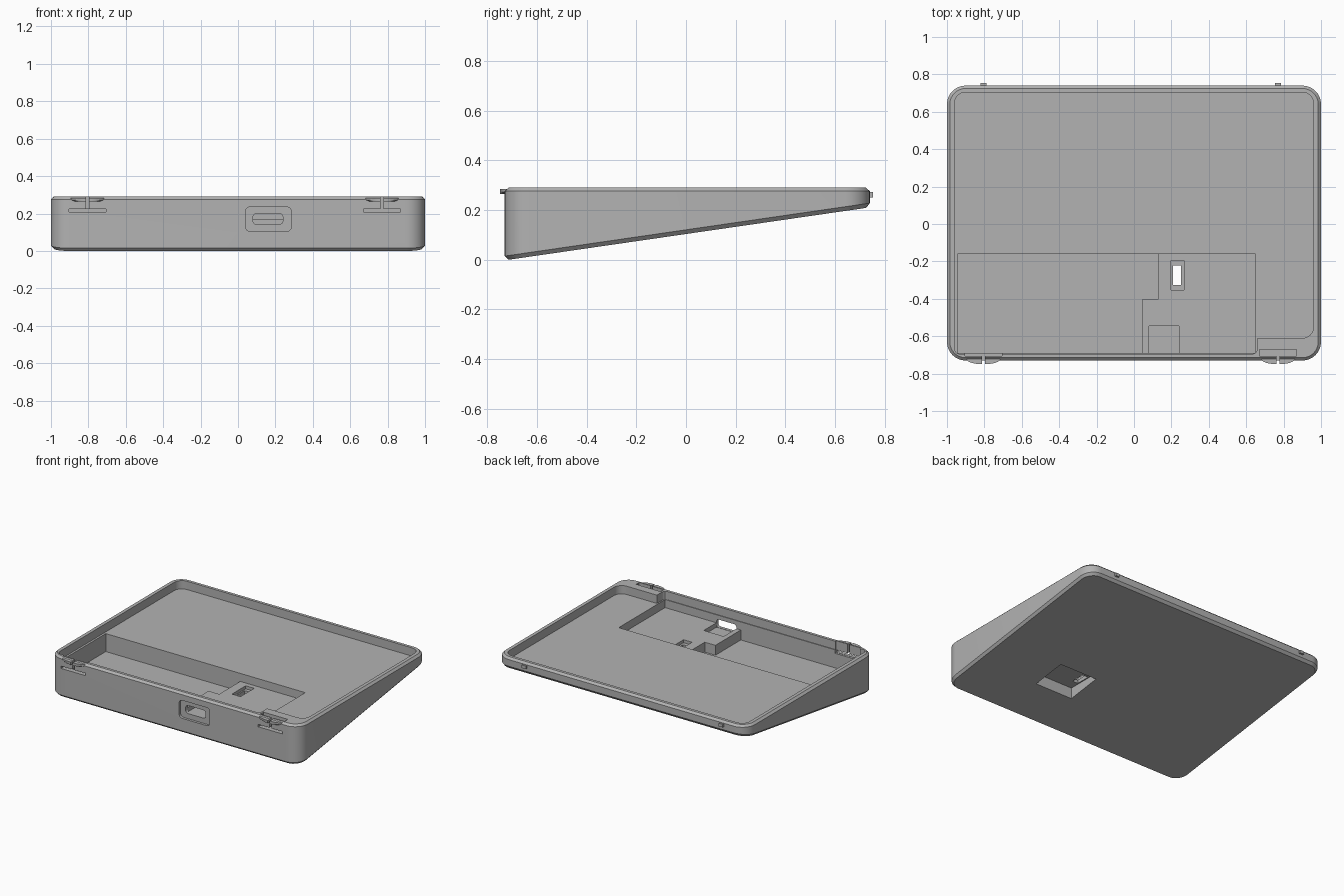
import bpy, bmesh, math
from mathutils import Vector

old = bpy.data.objects.get("Cube")
if old:
    bpy.data.objects.remove(old, do_unlink=True)

grey = bpy.data.materials.new("plain grey plastic")
grey.use_nodes = True
grey.diffuse_color = (0.45, 0.45, 0.45, 1)
grey.node_tree.nodes["Principled BSDF"].inputs["Base Color"].default_value = (0.45, 0.45, 0.45, 1)

X_CLASPS = (-0.805, 0.77)
TOP = 0.29


def rounded(a0, a1, b0, b1, r=0.0, steps=8):
    """Counter-clockwise outline of a rectangle with round corners."""
    if r <= 0:
        return [(a0, b0), (a1, b0), (a1, b1), (a0, b1)]
    centres = [(a1 - r, b1 - r), (a0 + r, b1 - r), (a0 + r, b0 + r), (a1 - r, b0 + r)]
    return [(ca + r * math.cos(math.pi / 2 * (q + i / steps)),
             cb + r * math.sin(math.pi / 2 * (q + i / steps)))
            for q, (ca, cb) in enumerate(centres) for i in range(steps + 1)]


def loft(name, loops):
    """Solid through matching loops of points, capped at both ends."""
    bm = bmesh.new()
    rings = [[bm.verts.new(p) for p in loop] for loop in loops]
    n = len(rings[0])
    for low, high in zip(rings, rings[1:]):
        for i in range(n):
            j = (i + 1) % n
            bm.faces.new((low[i], low[j], high[j], high[i]))
    bm.faces.new(rings[0][::-1])
    bm.faces.new(rings[-1])
    bmesh.ops.recalc_face_normals(bm, faces=bm.faces[:])
    mesh = bpy.data.meshes.new(name)
    bm.to_mesh(mesh)
    bm.free()
    mesh.materials.append(grey)
    ob = bpy.data.objects.new(name, mesh)
    bpy.context.collection.objects.link(ob)
    return ob


def block(name, x, y, z, r=0.0, upright=False):
    """Box with corners rounded in plan, or in elevation when upright."""
    if upright:
        pts = rounded(*x, *z, r)
        return loft(name, [[(a, d, b) for a, b in pts] for d in y])
    pts = rounded(*x, *y, r)
    return loft(name, [[(a, b, d) for a, b in pts] for d in z])


def combine(target, tool, operation):
    mod = target.modifiers.new(operation, "BOOLEAN")
    mod.operation = operation
    mod.solver = "EXACT"
    mod.object = tool
    bpy.context.view_layer.objects.active = target
    bpy.ops.object.modifier_apply(modifier=mod.name)
    bpy.data.objects.remove(tool, do_unlink=True)


def cut(x, y, z, r=0.0, upright=False):
    combine(tray, block("cutter", x, y, z, r, upright), "DIFFERENCE")


def underside(y):
    return 0.145 * (y + 0.715)


# Wedge body with bevelled top and bottom edges
outer = rounded(-1, 1, -0.73, 0.74, 0.1)
inner = rounded(-0.985, 0.985, -0.715, 0.725, 0.085)
tray = loft("wedge_tray", [
    [(x, y, underside(y)) for x, y in inner],
    [(x, y, underside(y) + 0.017) for x, y in outer],
    [(x, y, TOP - 0.014) for x, y in outer],
    [(x, y, TOP) for x, y in inner]])

# Rounded finger tabs on the front rim
for cx in X_CLASPS:
    arc = [(cx + 0.09 * math.cos(t), -0.722 + 0.028 * math.sin(t))
           for t in [math.pi * (1 + i / 16) for i in range(17)]]
    arc += [(cx + 0.09, -0.705), (cx - 0.09, -0.705)]
    tab = loft("tab", [[(cx + (x - cx) * s, y, z) for x, y in arc]
                       for s, z in ((0.75, 0.264), (1, 0.272), (1, 0.284))])
    combine(tray, tab, "UNION")

# Shallow main bay, leaving a solid corner at the front
cut((-0.96, 0.96), (-0.61, 0.704), (0.23, 0.4), 0.06)
cut((-0.96, 0.66), (-0.695, -0.3), (0.23, 0.4), 0.03)

# Stepped lower compartment
cut((-0.945, 0.65), (-0.69, -0.16), (0.172, 0.35))
cut((-0.945, 0.045), (-0.69, -0.16), (0.1, 0.35))
cut((-0.1, 0.13), (-0.4, -0.16), (0.1, 0.35))

# Connector seat and port through the front wall
cut((0.08, 0.24), (-0.69, -0.545), (0.14, 0.35))
cut((0.04, 0.285), (-0.8, -0.712), (0.105, 0.235), 0.025, True)
cut((0.08, 0.24), (-0.8, -0.67), (0.142, 0.2), 0.02, True)

# Switch recess below, with its opening through the raised step
cut((0.2, 0.5), (-0.4, -0.15), (-0.1, 0.125))
cut((0.198, 0.266), (-0.352, -0.195), (0.15, 0.35))
cut((0.208, 0.252), (-0.325, -0.222), (0.09, 0.35))

# Flexible clasp reliefs: slot, centre slit and the gap behind
for cx in X_CLASPS:
    cut((cx - 0.098, cx + 0.098), (-0.705, -0.67), (0.205, 0.35))
    cut((cx - 0.098, cx + 0.098), (-0.8, -0.685), (0.207, 0.224))
    cut((cx - 0.008, cx + 0.008), (-0.8, -0.685), (0.215, 0.35))

bpy.ops.object.select_all(action="DESELECT")
tray.select_set(True)
bpy.context.view_layer.objects.active = tray
bpy.ops.object.shade_smooth_by_angle(angle=math.radians(25))

# Small catch pins on the back edge
for side, cx in zip(("right", "left"), X_CLASPS):
    block(side + "_catch_pin", (cx - 0.016, cx + 0.016), (0.73, 0.753), (0.25, 0.272))
